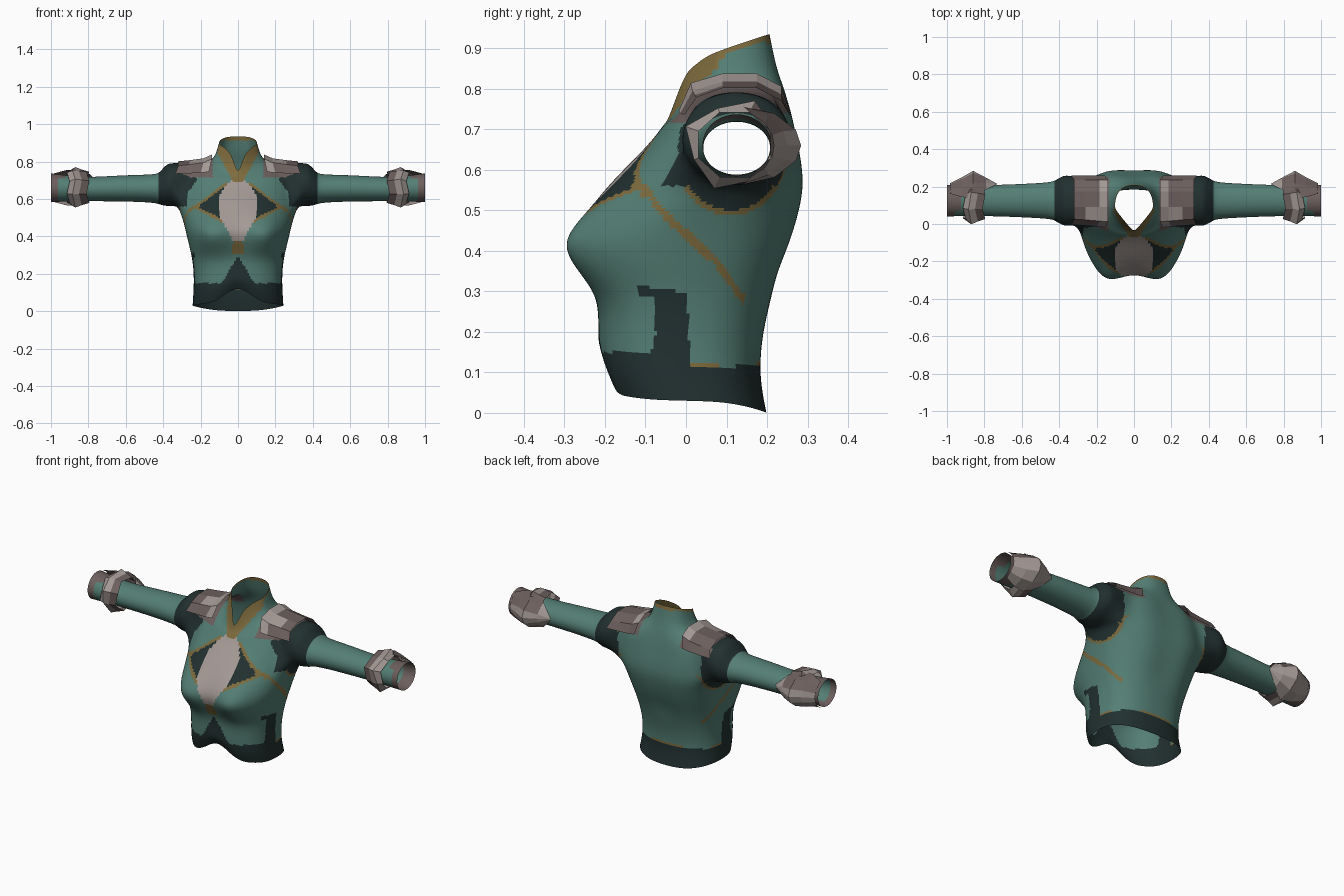
import bpy, bmesh, math

if "Cube" in bpy.data.objects:
    bpy.data.objects.remove(bpy.data.objects["Cube"])


def material(name, rgb):
    m = bpy.data.materials.new(name)
    m.diffuse_color = (*rgb, 1)
    m.use_nodes = True
    m.node_tree.nodes["Principled BSDF"].inputs["Base Color"].default_value = m.diffuse_color
    return m


MATS = [material("teal_cloth", (0.088, 0.21, 0.175)),
        material("dark_cloth", (0.016, 0.030, 0.030)),
        material("gold_trim", (0.21, 0.148, 0.047)),
        material("pale_leather", (0.37, 0.32, 0.30)),
        material("brown_leather", (0.15, 0.115, 0.11))]
TEAL, DARK, GOLD, PALE, BROWN = range(5)


def lerp_table(v, pts):
    if v <= pts[0][0]:
        return pts[0][1]
    for (a, p), (b, q) in zip(pts, pts[1:]):
        if v <= b:
            return p + (q - p) * (v - a) / (b - a)
    return pts[-1][1]


def finish(name, bm):
    bmesh.ops.recalc_face_normals(bm, faces=bm.faces)
    me = bpy.data.meshes.new(name)
    bm.to_mesh(me)
    bm.free()
    for m in MATS:
        me.materials.append(m)
    ob = bpy.data.objects.new(name, me)
    bpy.context.collection.objects.link(ob)
    mir = ob.modifiers.new("mirror", 'MIRROR')
    mir.use_clip = True
    return ob


def loft(name, rows, closed, rule):
    """Skin rows of points, colouring each face with rule(centre)."""
    bm = bmesh.new()
    vs = [[bm.verts.new(p) for p in r] for r in rows]
    n = len(rows[0])
    for a, b in zip(vs, vs[1:]):
        for k in range(n if closed else n - 1):
            f = bm.faces.new((a[k], a[(k + 1) % n], b[(k + 1) % n], b[k]))
            f.material_index = rule(f.calc_center_median())
    return finish(name, bm)


# Torso rings: half width, front y, back y, front z, side z, back z, front roundness
RINGS = [(.245, -.190, .200, .050, .03, .0, .8),
         (.240, -.218, .182, .12, .10, .09, .8),
         (.237, -.218, .189, .20, .19, .19, .8),
         (.246, -.216, .211, .28, .28, .28, .8),
         (.263, -.245, .237, .35, .35, .35, .8),
         (.280, -.266, .267, .42, .42, .42, .8),
         (.297, -.243, .288, .49, .49, .49, 1.0),
         (.320, -.195, .302, .56, .555, .56, 1.35),
         (.312, -.147, .293, .61, .63, .63, 1.45),
         (.305, -.106, .280, .65, .69, .69, 1.45),
         (.280, -.075, .267, .685, .745, .75, 1.3),
         (.200, -.060, .244, .705, .787, .80, 1.0),
         (.128, -.050, .224, .72, .805, .85, 1.0),
         (.103, -.040, .207, .735, .90, .935, 1.0)]
RIM = [(-.04, .735), (-.02, .79), (0, .84), (.05, .88), (.10, .90), (.207, .935)]
COLS = 12


def torso_point(i, j):
    hw, yf, yb, zf, zs, zb, rnd = RINGS[i]
    t = math.pi * j / COLS
    s, c = max(0, math.sin(t)), math.cos(t)
    x = 0 if j in (0, COLS) else hw * s ** .8
    yc, ry = (yf + yb) / 2, (yb - yf) / 2
    y = yc - ry * (max(c, 0) ** rnd if c > 0 else -abs(c) ** .8)
    z = zs + ((zf if c > 0 else zb) - zs) * c * c
    last = len(RINGS) - 1
    if i >= last - 1 and c > 0:
        # pointed front of the collar
        w = 1 if i == last else .6
        q = 2 * j / COLS
        x += w * (hw * q ** .9 - x)
        y += w * (yc - ry * (1 - q) - y)
    if i == last:
        z = lerp_table(y, RIM)
    if c > 0:
        # bust fullness and the notch at the front hem
        y -= .08 * math.exp(-((x - .145) / .085) ** 2 - ((z - .41) / .085) ** 2)
        if i < 2:
            z += (.09, .055)[i] * max(0, 1 - x / .12)
    elif .3 < z < .78:
        # spine groove
        y -= .014 * math.exp(-(x / .06) ** 2)
    return x, y, z


# Sleeve rings: x, centre y, centre z, radius y, radius z
SLEEVE = [(.345, .125, .678, .138, .117), (.38, .125, .675, .136, .116),
          (.418, .125, .656, .112, .088), (.44, .125, .655, .10, .077),
          (.55, .125, .657, .093, .073), (.68, .125, .655, .087, .069),
          (.80, .125, .652, .084, .065), (.90, .125, .655, .084, .070),
          (1.0, .125, .660, .086, .078)]

PANEL = [(.37, .025), (.43, .055), (.50, .095), (.62, .10), (.67, .065), (.72, .015)]
SEAM = [(-.10, .55), (-.05, .485), (0, .44), (.07, .38), (.14, .28)]


def paint(c):
    x, y, z = abs(c.x), c.y, c.z
    # sleeves and armholes
    if x > .925:
        return TEAL if x < .965 and y < .1 and z < .71 else BROWN
    if x > .425:
        return TEAL
    # leather under the shoulder pads
    if .135 < x < .315 and z > .715 + max(0, x - .25) * .4 and (y < .1 or z > .74):
        return BROWN
    e = ((y - .11) / .13) ** 2 + ((z - .65) / .15) ** 2
    if x > .335 or (x > .22 and e < 1) or (x > .27 and z > .56):
        return DARK
    if x > .22 and e < 1.2 and z < .6:
        return GOLD
    # collar edge
    if y < .08 and z > .69 and x < .03 + (z - .70) * .55 and z > lerp_table(y, RIM) - .065:
        return GOLD
    if y >= .08 and x < .13 and z > lerp_table(y, RIM) - .018:
        return GOLD
    # hem band and side panels
    top = .15 if y < 0 else .115
    if z < top:
        return DARK
    if y > .01 and z < top + .009 and (x < .1 or y < .08):
        return GOLD
    if x > .15 and z < .30 and -.075 - 4 * max(0, .2 - z) ** 2 < y < .005 + .1 * max(0, .2 - z):
        return DARK
    if x > .15 and .285 - .12 * (y + .06) < z < .30 - .15 * (y + .02) and -.12 < y < -.02:
        return DARK
    # chest panel, wedges and waist triangle
    if y < -.03:
        if .375 < z < .72 and x < lerp_table(z, PANEL):
            return PALE
        if .305 < z < .385 and x < .028:
            return GOLD
        if z < .29 and x < .005 + (.29 - z) * .58:
            return DARK
        lo, hi = .50 + (x - .1) * .5, .66 - (x - .08) * .75
        if .06 < x < .205 and lo < z < hi:
            return DARK
        if .06 < x < .235 and lo - .018 < z < hi + .017:
            return GOLD
    # diagonal side seam
    if x > .18 and -.11 < y < .145 and abs(z - lerp_table(y, SEAM)) < .014:
        return GOLD
    return TEAL


# Jacket body with sleeves grown out of the armholes
bm = bmesh.new()
grid = [[bm.verts.new(torso_point(i, j)) for j in range(COLS + 1)]
        for i in range(len(RINGS))]
R0, R1, C0, C1 = 7, 11, 4, 9
for i in range(len(RINGS) - 1):
    for j in range(COLS):
        if not (R0 <= i < R1 and C0 <= j < C1):
            bm.faces.new((grid[i][j], grid[i][j + 1], grid[i + 1][j + 1], grid[i + 1][j]))
loop = [grid[R0][j] for j in range(C0, C1 + 1)]
loop += [grid[i][C1] for i in range(R0 + 1, R1 + 1)]
loop += [grid[R1][j] for j in range(C1 - 1, C0 - 1, -1)]
loop += [grid[i][C0] for i in range(R1 - 1, R0, -1)]
n = len(loop)
for x, cy, cz, ry, rz in SLEEVE:
    ring = []
    for k in range(n):
        a = math.radians(-147) + math.tau * k / n
        ring.append(bm.verts.new((x, cy + ry * math.cos(a), cz + rz * math.sin(a))))
    for k in range(n):
        m = (k + 1) % n
        bm.faces.new((loop[k], loop[m], ring[m], ring[k]))
    loop = ring
jacket = finish("jacket_body", bm)
sub = jacket.modifiers.new("smooth", 'SUBSURF')
sub.levels = sub.render_levels = 3
dg = bpy.context.evaluated_depsgraph_get()
mesh = bpy.data.meshes.new_from_object(jacket.evaluated_get(dg))
jacket.modifiers.clear()
jacket.data = mesh
for p in mesh.polygons:
    p.material_index = paint(p.center)
    p.use_smooth = True

# Shoulder pads: arched plates with a raised inner edge
ARC = [(-.008, .738), (.022, .79), (.09, .813), (.175, .813), (.235, .782), (.258, .735)]
pad_rows = []
for x, dz, dy in [(.14, .024, -.01), (.185, .004, -.006), (.26, -.006, 0), (.32, -.012, .004)]:
    pad_rows.append([(x + (.015 if k in (0, 5) else 0), y + (dy if k < 2 else 0),
                      z + dz * (1 if 0 < k < 5 else .3)) for k, (y, z) in enumerate(ARC)])
loft("shoulder_pads", pad_rows, False,
     lambda c: PALE if c.z > .77 and (.16 < c.x < .27 and c.y < .08 or c.x < .17) else BROWN)

# Cuff bands: flared octagons with a jagged edge
band_rows = []
for x, r, jag in [(.81, .090, .0), (.85, .095, .008), (.885, .097, .02), (.915, .086, 0)]:
    row = []
    for k in range(8):
        a = math.tau * (k + .5) / 8
        rr = r + (jag if k % 2 else 0)
        row.append((x - (.015 if k % 2 else 0),
                    .12 + rr * 1.12 * math.cos(a), .662 + rr * math.sin(a)))
    band_rows.append(row)
loft("cuff_bands", band_rows, True,
     lambda c: PALE if c.x > .85 and c.y < .16 else BROWN)

# Cuff guards: pointed shields wrapping the back of each wrist (x, radii, half span)
guard_rows = []
for x, ry, rz, span in [(.73, .092, .075, 8), (.79, .125, .082, 60), (.86, .162, .098, 85),
                        (.92, .128, .095, 80), (.985, .095, .084, 65)]:
    guard_rows.append([(x, .122 + ry * math.cos(a), .66 + rz * math.sin(a))
                       for a in [math.radians(span * u) for u in (-1, -.63, -.27, 0, .27, .63, 1)]])
loft("cuff_guards", guard_rows, False,
     lambda c: PALE if c.y > .17 and (c.z < .70 or c.x < .8) else BROWN)
